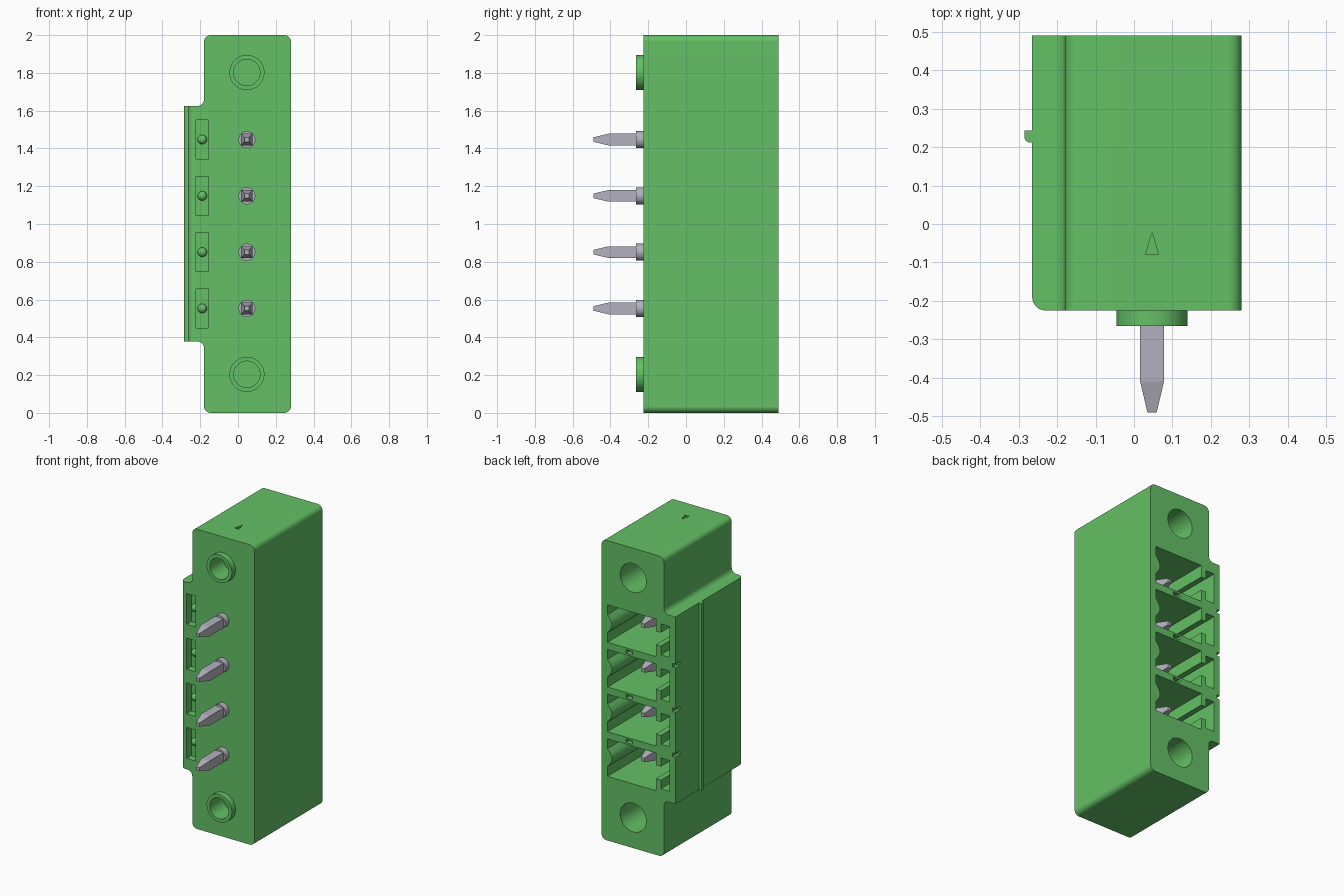
import bpy, bmesh, math
from mathutils import Vector

cube = bpy.data.objects.get("Cube")
if cube:
    bpy.data.objects.remove(cube, do_unlink=True)


def material(name, rgb):
    m = bpy.data.materials.new(name)
    m.use_nodes = True
    m.diffuse_color = (*rgb, 1)
    m.node_tree.nodes["Principled BSDF"].inputs["Base Color"].default_value = (*rgb, 1)
    return m


GREEN = material("green plastic", (0.127, 0.53, 0.13))
METAL = material("tin grey", (0.45, 0.44, 0.51))

PIN_X = 0.047
PITCH = 0.298
PIN_ZS = [1.0 + (i - 1.5) * PITCH for i in range(4)]
SCREW_ZS = (0.204, 1.802)
FRONT, BACK = -0.225, 0.49


def prism(bm, pts, a, b, axis="y"):
    """Extrude a 2D outline: (x, z) along y, or (x, y) along z."""
    place = (lambda p, d: (p[0], d, p[1])) if axis == "y" else (lambda p, d: (p[0], p[1], d))
    lo = [bm.verts.new(place(p, a)) for p in pts]
    hi = [bm.verts.new(place(p, b)) for p in pts]
    n = len(pts)
    bm.faces.new(lo)
    bm.faces.new(hi[::-1])
    for i in range(n):
        j = (i + 1) % n
        bm.faces.new((lo[i], hi[i], hi[j], lo[j]))


def lathe(bm, x, z, profile, sides=32, closed=False):
    """Rings of (radius, y) around an axis along y; closed makes a tube."""
    rings = []
    for r, y in profile:
        angles = [2 * math.pi * (k + 0.5) / sides for k in range(sides)]
        rings.append([bm.verts.new((x + r * math.cos(t), y, z + r * math.sin(t))) for t in angles])
    pairs = list(zip(rings, rings[1:])) + ([(rings[-1], rings[0])] if closed else [])
    for a, b in pairs:
        for k in range(sides):
            m = (k + 1) % sides
            bm.faces.new((a[k], a[m], b[m], b[k]))
    if not closed:
        bm.faces.new(rings[0])
        bm.faces.new(rings[-1][::-1])


def rect(x0, x1, z0, z1):
    return [(x0, z0), (x1, z0), (x1, z1), (x0, z1)]


def rounded(points, steps=8):
    """Round the corners of an outline given as (x, z, radius), right angles only."""
    out = []
    for i, (x, z, r) in enumerate(points):
        if r == 0:
            out.append((x, z))
            continue
        p = Vector((x, z))
        u = (Vector(points[i - 1][:2]) - p).normalized() * r
        v = (Vector(points[(i + 1) % len(points)][:2]) - p).normalized() * r
        for k in range(steps + 1):
            t = k / steps * math.pi / 2
            q = p + u * (1 - math.sin(t)) + v * (1 - math.cos(t))
            out.append((q.x, q.y))
    return out


def finish(bm, name, mat):
    bmesh.ops.recalc_face_normals(bm, faces=bm.faces[:])
    me = bpy.data.meshes.new(name)
    bm.to_mesh(me)
    bm.free()
    me.materials.append(mat)
    ob = bpy.data.objects.new(name, me)
    bpy.context.collection.objects.link(ob)
    return ob


def smooth(ob):
    bpy.ops.object.select_all(action="DESELECT")
    ob.select_set(True)
    bpy.context.view_layer.objects.active = ob
    bpy.ops.object.shade_smooth_by_angle(angle=math.radians(30))


# Housing: tall block with a keyed flange on the -x side
outline = rounded([
    (0.28, 0, 0.035), (0.28, 2, 0.035), (-0.18, 2, 0.035), (-0.18, 1.625, 0.035),
    (-0.265, 1.625, 0), (-0.265, 0.378, 0), (-0.18, 0.378, 0.035), (-0.18, 0, 0.035)])
bm = bmesh.new()
prism(bm, outline, FRONT, BACK)
edge = [e for e in bm.edges
        if all(v.co.x < -0.26 and v.co.y < FRONT + 0.01 for v in e.verts)]
bmesh.ops.bevel(bm, geom=edge, offset=0.035, segments=8, profile=0.5, affect="EDGES")
housing = finish(bm, "housing", GREEN)

# Cutters: sockets, coding slots, screw holes and small notches
bm = bmesh.new()
for z in PIN_ZS:
    # Socket with a bulge in the +x wall and a T-shaped key slot on the other side
    bulge = [(0.236 - 0.032 * math.sin(math.pi * k / 10), z - 0.06 + 0.012 * k)
             for k in range(11)]
    socket = [(-0.12, z - 0.125), (0.236, z - 0.125)] + bulge + [
        (0.236, z + 0.125), (-0.12, z + 0.125), (-0.12, z + 0.045), (-0.158, z + 0.045),
        (-0.158, z + 0.103), (-0.222, z + 0.103), (-0.222, z - 0.103),
        (-0.158, z - 0.103), (-0.158, z - 0.045), (-0.12, z - 0.045)]
    prism(bm, socket, -0.1, BACK + 0.05)
    prism(bm, rect(-0.222, -0.155, z - 0.103, z + 0.103), FRONT - 0.05, FRONT + 0.05)
for i in range(3):
    z = (PIN_ZS[i] + PIN_ZS[i + 1]) / 2
    prism(bm, rect(0.05, 0.1, z - 0.012, z + 0.012), BACK - 0.03, BACK + 0.05)
    prism(bm, rect(-0.3, -0.245, z - 0.012, z + 0.012), BACK - 0.05, BACK + 0.05)
for z in SCREW_ZS:
    lathe(bm, PIN_X, z, [(0.07, FRONT - 0.1), (0.07, FRONT + 0.1)])
    lathe(bm, PIN_X, z, [(0.096, FRONT + 0.16), (0.096, BACK + 0.05)])
# Pin one arrow sunk into the top
prism(bm, [(0.03, -0.08), (0.064, -0.08), (0.047, -0.022)], 1.988, 2.05, "z")
cutter = finish(bm, "housing_cutter", GREEN)
cutter.hide_render = True

mod = housing.modifiers.new("openings", "BOOLEAN")
mod.operation = "DIFFERENCE"
mod.solver = "EXACT"
mod.object = cutter
bpy.ops.object.select_all(action="DESELECT")
housing.select_set(True)
bpy.context.view_layer.objects.active = housing
bpy.ops.object.modifier_apply(modifier=mod.name)
bpy.data.objects.remove(cutter, do_unlink=True)
smooth(housing)
housing.modifiers.new("even_shading", "WEIGHTED_NORMAL").keep_sharp = True

# Latch rib down the outside of the flange
bm = bmesh.new()
prism(bm, rounded([(-0.26, 0.212, 0), (-0.285, 0.212, 0.015), (-0.285, 0.243, 0),
                   (-0.26, 0.243, 0)], 5), 0.378, 1.625, "z")
smooth(finish(bm, "latch_rib", GREEN))

# Screw sleeves on the front
for label, z in zip(("lower", "upper"), SCREW_ZS):
    bm = bmesh.new()
    y0, y1 = -0.265, FRONT + 0.005
    lathe(bm, PIN_X, z, [(0.07, y0), (0.093, y0), (0.093, y1), (0.07, y1)], closed=True)
    smooth(finish(bm, label + "_screw_sleeve", GREEN))

# Contact pins with collars, and round nubs in the coding slots
S = math.sqrt(2)
for i, z in enumerate(PIN_ZS, 1):
    bm = bmesh.new()
    lathe(bm, PIN_X, z, [(0.012 * S, -0.49), (0.031 * S, -0.41),
                         (0.031 * S, 0.31), (0.013 * S, 0.39)], sides=4)
    finish(bm, f"pin_{i}", METAL)

    bm = bmesh.new()
    lathe(bm, PIN_X, z, [(0.045, -0.265), (0.045, FRONT + 0.01)], sides=24)
    smooth(finish(bm, f"pin_collar_{i}", METAL))

    bm = bmesh.new()
    bmesh.ops.create_uvsphere(bm, u_segments=16, v_segments=10, radius=0.025)
    bmesh.ops.translate(bm, verts=bm.verts[:], vec=(-0.189, FRONT + 0.045, z))
    smooth(finish(bm, f"coding_nub_{i}", GREEN))
